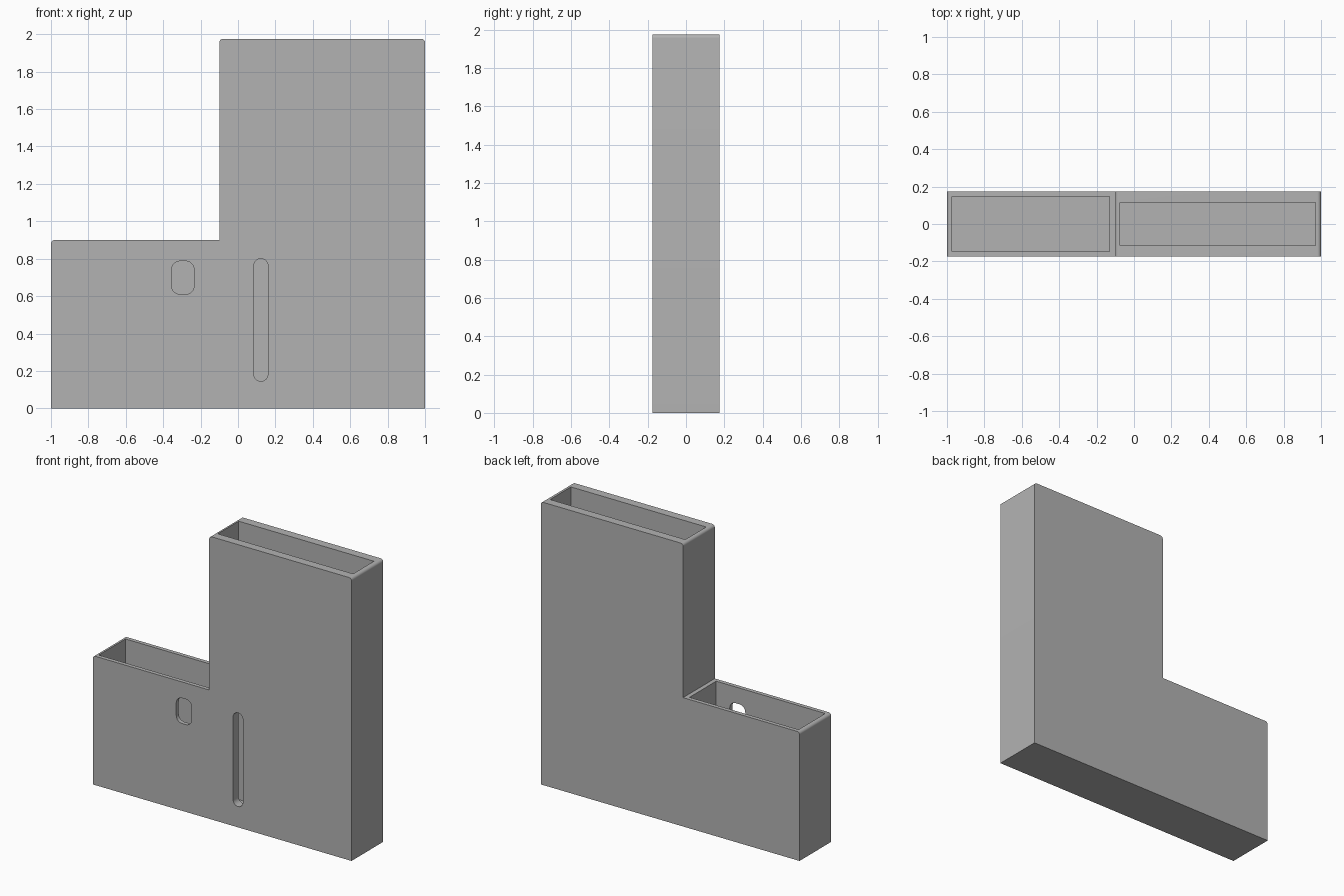
import bpy
import bmesh
import math

cube = bpy.data.objects.get("Cube")
if cube:
    bpy.data.objects.remove(cube, do_unlink=True)

HALF_DEPTH = 0.175
HEIGHT = 1.975
STEP_X, STEP_Z = -0.1, 0.9

grey = bpy.data.materials.new("light_grey")
grey.use_nodes = True
colour = (0.45, 0.45, 0.45, 1)
grey.diffuse_color = colour
grey.node_tree.nodes["Principled BSDF"].inputs["Base Color"].default_value = colour


def rounded(corners, steps=8):
    """Counter-clockwise outline from (x, z, radius) right-angled corners."""
    points = []
    count = len(corners)
    for i, (x, z, r) in enumerate(corners):
        if r == 0:
            points.append((x, z))
            continue
        px, pz, _ = corners[i - 1]
        nx, nz, _ = corners[(i + 1) % count]
        a, b = math.hypot(px - x, pz - z), math.hypot(nx - x, nz - z)
        ux, uz = (px - x) / a, (pz - z) / a
        vx, vz = (nx - x) / b, (nz - z) / b
        for k in range(steps + 1):
            t = k / steps * math.pi / 2
            s, c = r * (1 - math.sin(t)), r * (1 - math.cos(t))
            points.append((x + ux * s + vx * c, z + uz * s + vz * c))
    return points


def extrude(name, outline, y0, y1):
    """Solid made by sweeping an x-z outline from y0 to y1."""
    bm = bmesh.new()
    face = bm.faces.new([bm.verts.new((x, y0, z)) for x, z in outline])
    swept = bmesh.ops.extrude_face_region(bm, geom=[face])["geom"]
    verts = [g for g in swept if isinstance(g, bmesh.types.BMVert)]
    bmesh.ops.translate(bm, verts=verts, vec=(0, y1 - y0, 0))
    bmesh.ops.recalc_face_normals(bm, faces=bm.faces[:])
    mesh = bpy.data.meshes.new(name)
    bm.to_mesh(mesh)
    bm.free()
    mesh.materials.append(grey)
    obj = bpy.data.objects.new(name, mesh)
    bpy.context.collection.objects.link(obj)
    return obj


def block(x0, x1, z0, z1, r=0):
    return rounded([(x0, z0, r), (x1, z0, r), (x1, z1, r), (x0, z1, r)])


# Stepped body with softened upper corners
body = extrude("holder_body", rounded([
    (-1, 0, 0), (1, 0, 0), (1, HEIGHT, 0.02), (STEP_X, HEIGHT, 0.02),
    (STEP_X, STEP_Z, 0), (-1, STEP_Z, 0.02)]), -HALF_DEPTH, HALF_DEPTH)

# Two open pockets, and the two openings in the front wall
cutters = [
    extrude("short_pocket", block(-0.973, -0.13, 0.03, STEP_Z + 0.1), -0.147, 0.147),
    extrude("tall_pocket", block(-0.075, 0.97, 0.03, HEIGHT + 0.1), -0.115, 0.115),
    extrude("thumb_hole", block(-0.355, -0.235, 0.61, 0.787, 0.045), -0.3, 0),
    extrude("level_slot", block(0.085, 0.16, 0.145, 0.8, 0.0374), -0.3, 0),
]

bpy.ops.object.select_all(action="DESELECT")
body.select_set(True)
bpy.context.view_layer.objects.active = body
for cutter in cutters:
    cutter.hide_render = True
    cut = body.modifiers.new(cutter.name, "BOOLEAN")
    cut.operation = "DIFFERENCE"
    cut.solver = "EXACT"
    cut.object = cutter
    bpy.ops.object.modifier_apply(modifier=cut.name)
    bpy.data.objects.remove(cutter, do_unlink=True)

bpy.ops.object.shade_smooth_by_angle(angle=math.radians(30))
